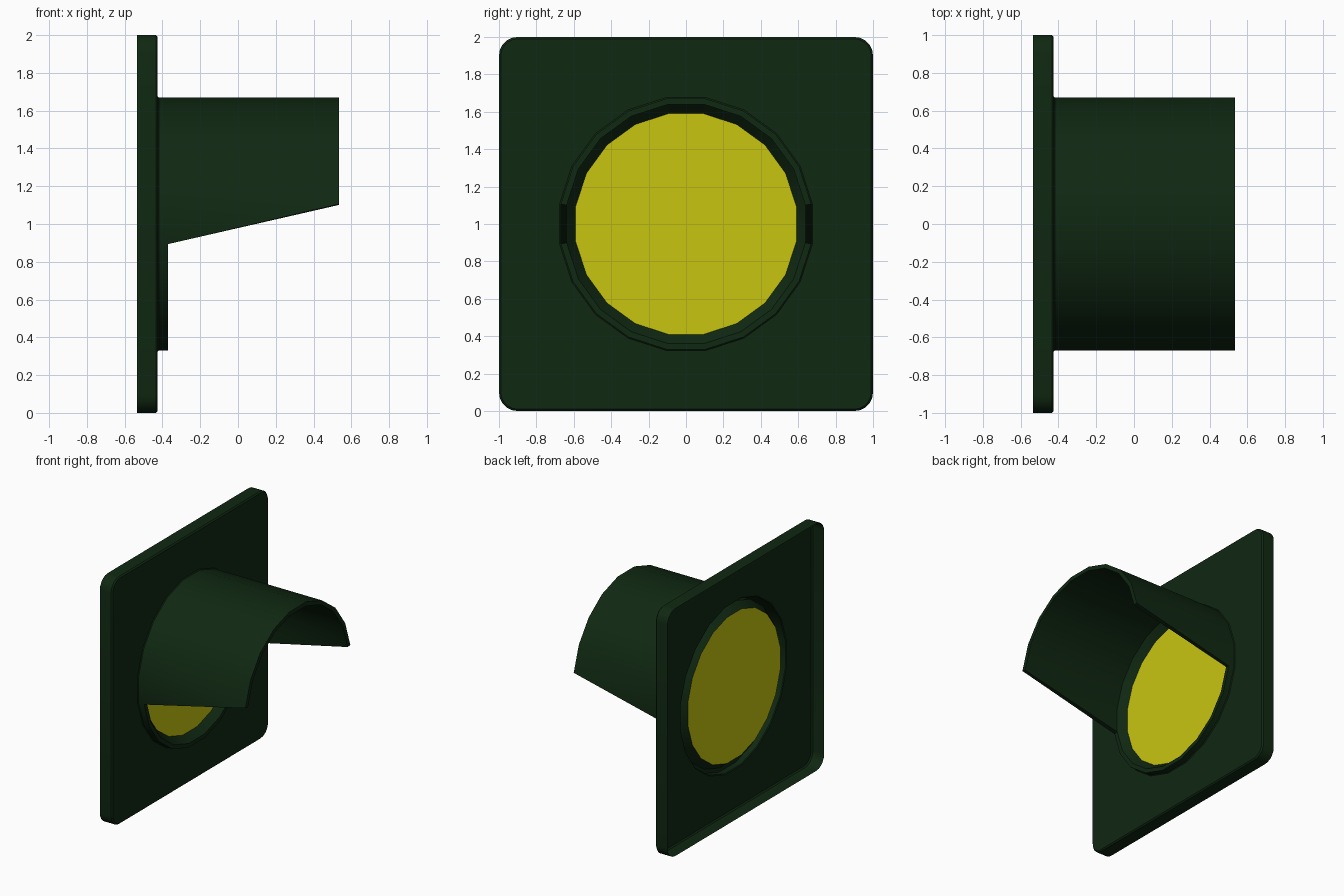
import bpy, bmesh
from math import sin, cos, pi, radians

cube = bpy.data.objects.get("Cube")
if cube:
    bpy.data.objects.remove(cube, do_unlink=True)

SIDES = 20
HALF = pi / SIDES
MID_Z = 1.0
BACK, FACE, LIP, TIP = -0.535, -0.425, -0.37, 0.535
OUTER, INNER, LENS = 0.67, 0.638, 0.59


def material(name, colour):
    mat = bpy.data.materials.new(name)
    mat.use_nodes = True
    mat.diffuse_color = (*colour, 1)
    bsdf = next(n for n in mat.node_tree.nodes if n.type == "BSDF_PRINCIPLED")
    bsdf.inputs["Base Color"].default_value = (*colour, 1)
    return mat


def finish(name, bm, mat):
    bmesh.ops.remove_doubles(bm, verts=bm.verts, dist=0.0001)
    bmesh.ops.recalc_face_normals(bm, faces=bm.faces)
    mesh = bpy.data.meshes.new(name)
    bm.to_mesh(mesh)
    bm.free()
    mesh.materials.append(mat)
    obj = bpy.data.objects.new(name, mesh)
    bpy.context.collection.objects.link(obj)
    bpy.ops.object.select_all(action="DESELECT")
    obj.select_set(True)
    bpy.context.view_layer.objects.active = obj
    bpy.ops.object.shade_smooth_by_angle(angle=radians(35))
    return obj


def ring(bm, x, apothem):
    """Polygon around the x axis with flat facets at the top and sides."""
    r = apothem / cos(HALF)
    angles = [HALF * (2 * k + 1) for k in range(SIDES)]
    return [bm.verts.new((x, r * cos(a), MID_Z + r * sin(a))) for a in angles]


def rounded_square(bm, x, half, radius, steps=5):
    verts = []
    for quarter in range(4):
        mid = pi / 4 + quarter * pi / 2
        cy = (half - radius) * (1 if cos(mid) > 0 else -1)
        cz = (half - radius) * (1 if sin(mid) > 0 else -1)
        for s in range(steps + 1):
            a = quarter * pi / 2 + s / steps * pi / 2
            verts.append(bm.verts.new((x, cy + radius * cos(a),
                                       MID_Z + cz + radius * sin(a))))
    return verts


def bridge(bm, a, b, facets=None):
    n = len(a)
    for k in (range(n) if facets is None else facets):
        j = (k + 1) % n
        bm.faces.new((a[k], a[j], b[j], b[k]))


green = material("dark green", (0.005, 0.021, 0.006))
yellow = material("lens yellow", (0.58, 0.56, 0.005))

# Backing plate: open-backed tray with a round opening
bm = bmesh.new()
rear = rounded_square(bm, BACK, 1.0, 0.1)
edge = rounded_square(bm, FACE - 0.01, 1.0, 0.1)
front = rounded_square(bm, FACE, 0.99, 0.09)
bridge(bm, rear, edge)
bridge(bm, edge, front)
hole = ring(bm, FACE, OUTER + 0.006)
loops = []
for k in range(len(front)):
    e = bm.edges.get((front[k - 1], front[k]))
    loops.append(e)
for k in range(SIDES):
    loops.append(bm.edges.new((hole[k - 1], hole[k])))
bmesh.ops.triangle_fill(bm, use_beauty=True, edges=loops, normal=(1, 0, 0))
finish("backing_plate", bm, green)

# Lens surround and the hood above it
bm = bmesh.new()
profile = [(FACE, OUTER + 0.006), (FACE + 0.006, OUTER), (LIP, OUTER)]
rings = [ring(bm, x, r) for x, r in profile]
for a, b in zip(rings, rings[1:]):
    bridge(bm, a, b)
outer_back = rings[-1]
inner_back = ring(bm, LIP, INNER)
bridge(bm, inner_back, ring(bm, FACE - 0.005, LENS))

half = SIDES // 2
upper, lower = range(half - 1), range(half, SIDES - 1)
bridge(bm, outer_back, inner_back, lower)
outer_tip, inner_tip = ring(bm, TIP, OUTER), ring(bm, TIP, INNER)
bridge(bm, outer_tip, inner_tip, upper)
for back, tip in ((outer_back, outer_tip), (inner_back, inner_tip)):
    bridge(bm, back, tip, upper)
    # slanted lower edges run diagonally across the side facets
    bm.faces.new((back[half - 1], back[half], tip[half - 1]))
    bm.faces.new((back[-1], back[0], tip[0]))
for low, high in ((half, half - 1), (SIDES - 1, 0)):
    bm.faces.new((outer_back[low], inner_back[low],
                  inner_tip[high], outer_tip[high]))
loose = [v for v in bm.verts if not v.link_faces]
bmesh.ops.delete(bm, geom=loose, context="VERTS")
finish("lens_surround_and_hood", bm, green)

# Flat lens
bm = bmesh.new()
bm.faces.new(ring(bm, FACE - 0.005, LENS))
finish("lens", bm, yellow)
